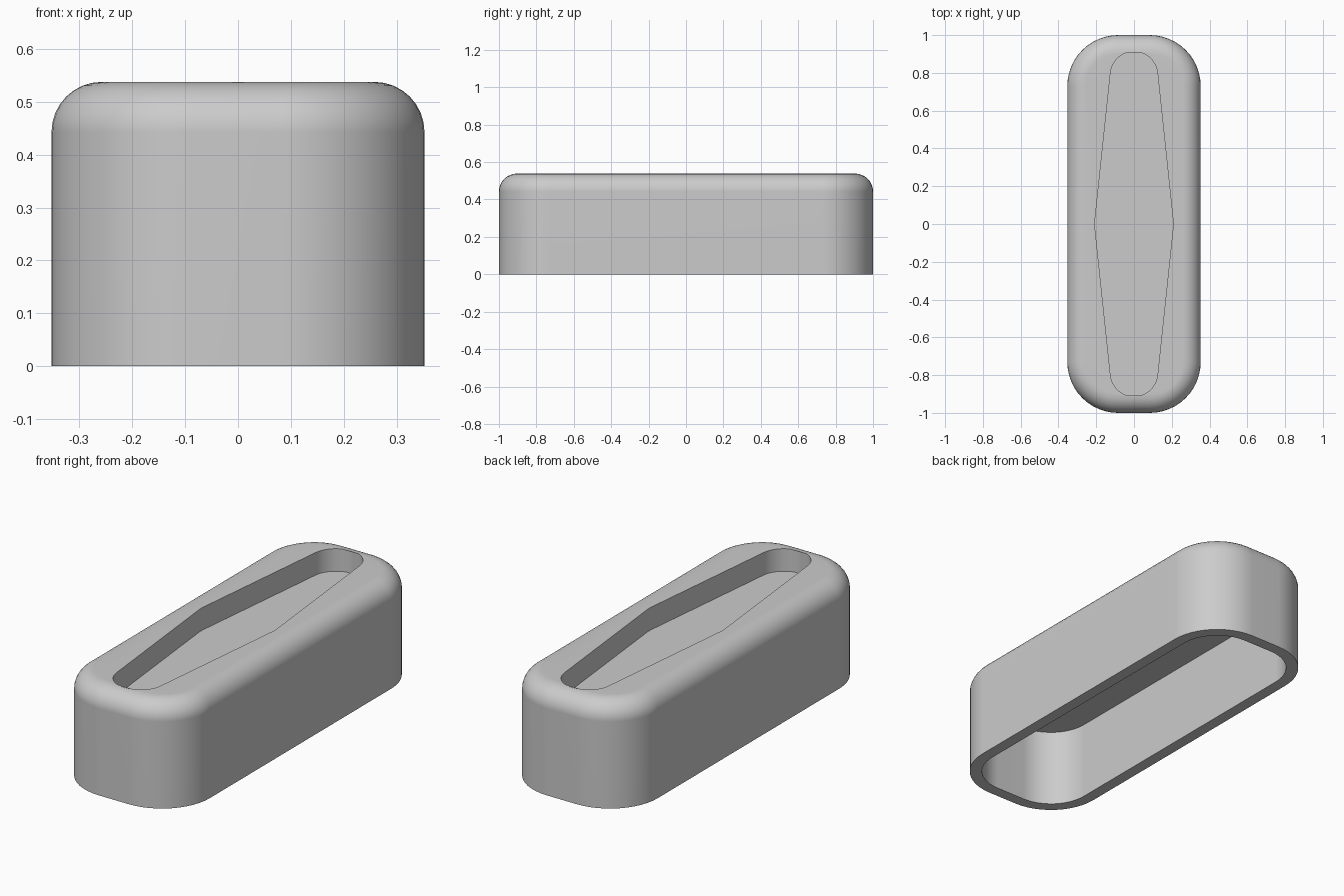
import bpy
import bmesh
from math import cos, sin, pi, radians

HALF_X, HALF_Y, HEIGHT = 0.353, 1.0, 0.538
CORNER, FILLET, WALL = 0.27, 0.095, 0.06
CEILING, RECESS_DEPTH = 0.403, 0.115
STEPS = 12

cube = bpy.data.objects.get("Cube")
if cube:
    bpy.data.objects.remove(cube, do_unlink=True)


def mirror_quadrant(quarter):
    """Closed counter-clockwise outline from its +x +y quarter."""
    half = quarter + [(-x, y) for x, y in reversed(quarter)]
    return half + [(-x, -y) for x, y in half]


def rounded_box(inset):
    r = CORNER - inset
    cx, cy = HALF_X - CORNER, HALF_Y - CORNER
    angles = [pi / 2 * i / STEPS for i in range(STEPS + 1)]
    return mirror_quadrant([(cx + r * cos(a), cy + r * sin(a)) for a in angles])


def recess_outline():
    """Long diamond with round ends, same point count as the box outline."""
    r, cy = 0.125, 0.788
    angles = [radians(6 + 82 * i / (STEPS - 1)) for i in range(STEPS)]
    return mirror_quadrant([(0.208, 0.008)] + [(r * cos(a), cy + r * sin(a)) for a in angles])


# Rings run from the hollow underside, around the rim, up and into the recess
rings = [(rounded_box(WALL), CEILING), (rounded_box(WALL), 0), (rounded_box(0), 0)]
for i in range(9):
    a = pi / 2 * i / 8
    rings.append((rounded_box(FILLET * (1 - cos(a))), HEIGHT - FILLET + FILLET * sin(a)))
rings += [(recess_outline(), HEIGHT), (recess_outline(), HEIGHT - RECESS_DEPTH)]

bm = bmesh.new()
loops = [[bm.verts.new((x, y, z)) for x, y in outline] for outline, z in rings]
for low, high in zip(loops, loops[1:]):
    n = len(low)
    for i in range(n):
        j = (i + 1) % n
        bm.faces.new((low[i], low[j], high[j], high[i]))
bm.faces.new(list(reversed(loops[0])))  # hollow ceiling
bm.faces.new(loops[-1])                 # recess floor
bmesh.ops.recalc_face_normals(bm, faces=bm.faces)

mesh = bpy.data.meshes.new("housing")
bm.to_mesh(mesh)
bm.free()
housing = bpy.data.objects.new("housing", mesh)
bpy.context.collection.objects.link(housing)

# Plain grey material
grey = bpy.data.materials.new("light_grey")
grey.use_nodes = True
colour = (0.6, 0.6, 0.6, 1)
grey.diffuse_color = colour
grey.node_tree.nodes["Principled BSDF"].inputs["Base Color"].default_value = colour
mesh.materials.append(grey)

# Smooth rounded parts, crisp rims
bpy.ops.object.select_all(action="DESELECT")
housing.select_set(True)
bpy.context.view_layer.objects.active = housing
bpy.ops.object.shade_smooth_by_angle(angle=radians(30))
weighted = housing.modifiers.new("flat_top_normals", "WEIGHTED_NORMAL")
weighted.keep_sharp = True
